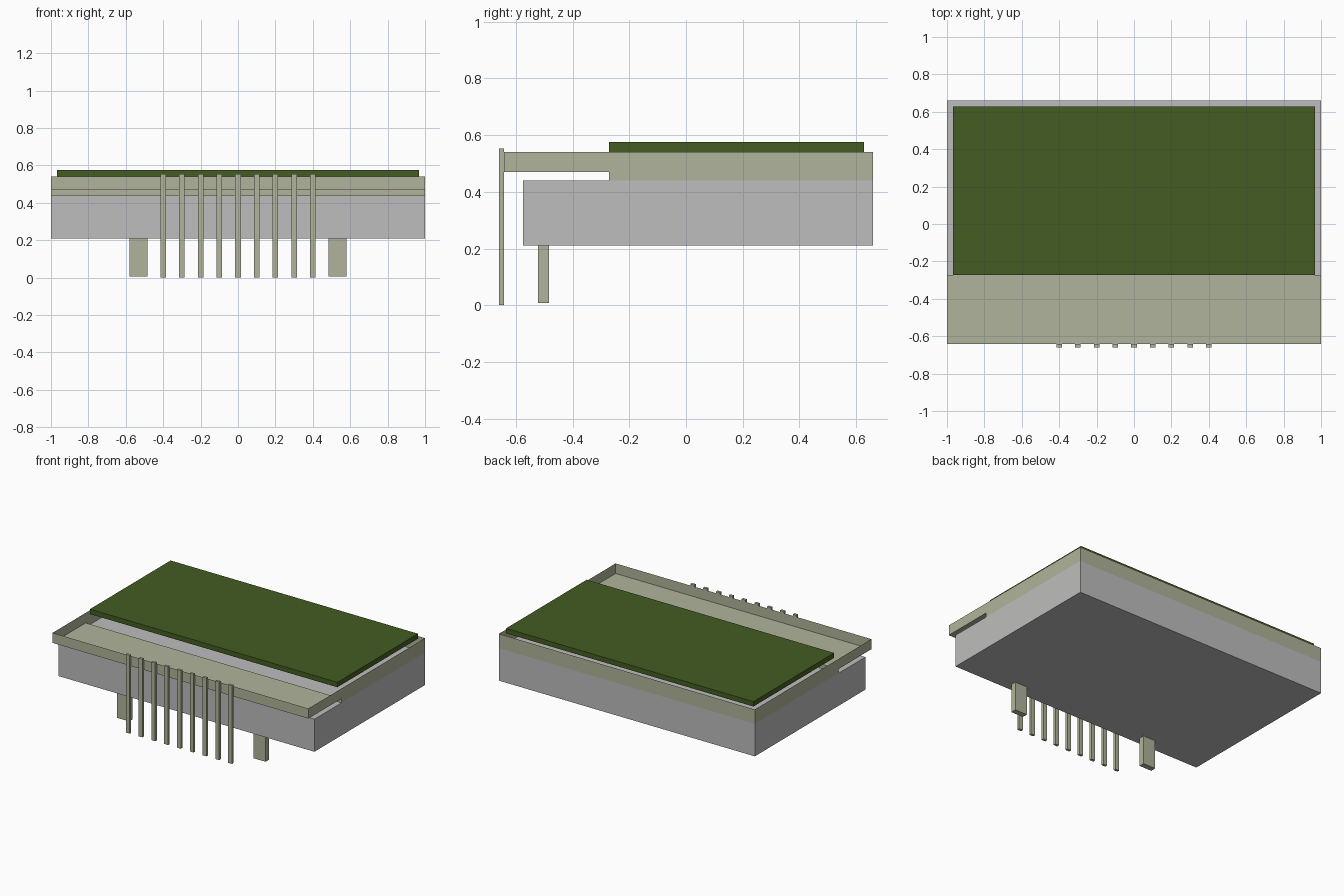
import bpy, bmesh

cube = bpy.data.objects.get("Cube")
if cube:
    bpy.data.objects.remove(cube, do_unlink=True)


def material(name, rgb):
    m = bpy.data.materials.new(name)
    m.use_nodes = True
    m.diffuse_color = (*rgb, 1)
    m.node_tree.nodes["Principled BSDF"].inputs["Base Color"].default_value = (*rgb, 1)
    return m


GREY = material("grey plastic", (0.515, 0.512, 0.51))
TIN = material("pale olive metal", (0.434, 0.456, 0.325))
GREEN = material("board green", (0.058, 0.107, 0.016))


def make_object(name, bm, mat):
    mesh = bpy.data.meshes.new(name)
    bm.to_mesh(mesh)
    bm.free()
    mesh.materials.append(mat)
    obj = bpy.data.objects.new(name, mesh)
    bpy.context.collection.objects.link(obj)
    return obj


def box(name, x, y, z, mat):
    bm = bmesh.new()
    bmesh.ops.create_cube(bm, size=1)
    for v in bm.verts:
        for i, (lo, hi) in enumerate((x, y, z)):
            v.co[i] = lo + (v.co[i] + 0.5) * (hi - lo)
    return make_object(name, bm, mat)


# Plastic body and the board floating on the rim
box("body", (-1, 1), (-0.575, 0.66), (0.21, 0.44), GREY)
box("board", (-0.967, 0.967), (-0.272, 0.628), (0.541, 0.576), GREEN)

# Sheet metal rim: open stepped tray swept across the width
BACK, STEP, FRONT = 0.66, -0.272, -0.642
LOW, LEDGE, TOP = 0.44, 0.47, 0.541
profile = [(FRONT, TOP), (FRONT, LEDGE), (STEP, LEDGE), (STEP, LOW)]
bm = bmesh.new()
left, right = ([bm.verts.new((x, y, z)) for y, z in profile] for x in (1, -1))
for i in range(len(profile) - 1):
    bm.faces.new((right[i], right[i + 1], left[i + 1], left[i]))
back = [[bm.verts.new((x, BACK, z)) for z in (LOW, TOP)] for x in (1, -1)]
bm.faces.new((back[0][0], back[1][0], back[1][1], back[0][1]))
for side, end, flip in ((left, back[0], False), (right, back[1], True)):
    loop = side + end
    bm.faces.new(loop[::-1] if flip else loop)
make_object("metal_rim", bm, TIN)

# Row of contact pins along the front
for i in range(9):
    x = (i - 4) * 0.1
    box(f"pin_{i + 1}", (x - 0.015, x + 0.015), (-0.66, -0.642), (0, 0.553), TIN)

# Two flat mounting legs
for name, s in (("left_leg", 1), ("right_leg", -1)):
    box(name, sorted((s * 0.485, s * 0.581)), (-0.522, -0.483), (0.007, 0.21), TIN)
